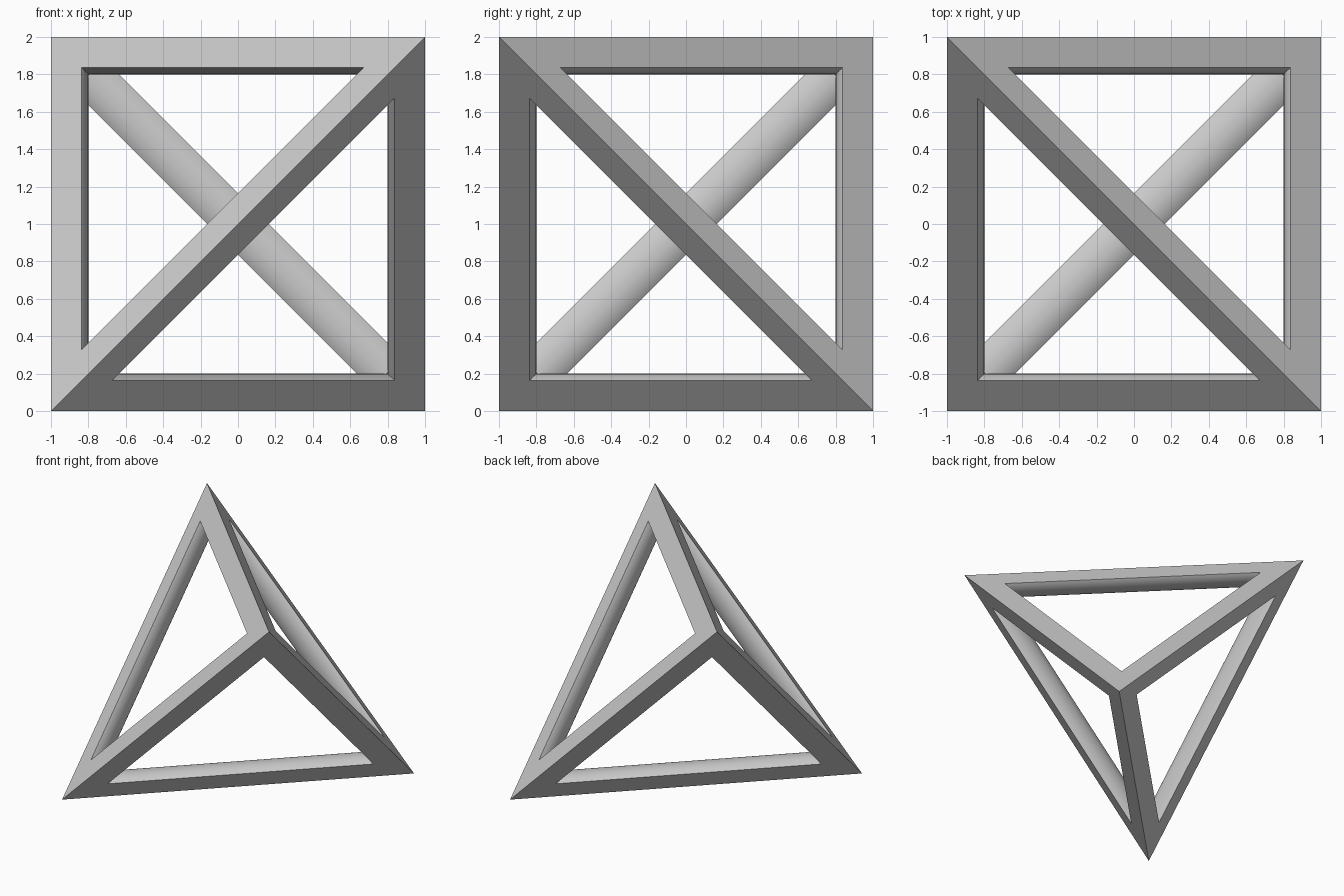
import bpy
import bmesh
import math
from itertools import combinations
from mathutils import Vector

if "Cube" in bpy.data.objects:
    bpy.data.objects.remove(bpy.data.objects["Cube"], do_unlink=True)

RADIUS = 0.2      # bar radius around each edge
SEGMENTS = 16     # facets across the rounded inner side
CORNERS = [Vector(c) for c in ((-1, -1, 0), (1, -1, 2), (-1, 1, 2), (1, 1, 0))]
CENTRE = Vector((0, 0, 1))
HALF_ANGLE = math.atan(math.sqrt(0.5))   # half the angle between two sides

grey = bpy.data.materials.new("light_grey")
grey.use_nodes = True
grey.diffuse_color = (0.6, 0.6, 0.6, 1)
grey.node_tree.nodes["Principled BSDF"].inputs["Base Color"].default_value = (0.6, 0.6, 0.6, 1)


def mitred_point(start, end, others, normal):
    """Point on a bar's rounded side where it meets the other bars at a corner."""
    axis = (end - start).normalized()
    reach = max(normal.dot((o - start).normalized()) for o in others)
    return start + RADIUS * (normal + 2 * reach * axis)


def add_bar(bm, a, b, others):
    """Wedge bar: two flat outer sides and a rounded inner side."""
    axis = (b - a).normalized()
    inward = (CENTRE - (a + b) / 2).normalized()
    side = axis.cross(inward)
    ends_a, ends_b = [], []
    for i in range(SEGMENTS + 1):
        angle = HALF_ANGLE * (2 * i / SEGMENTS - 1)
        normal = inward * math.cos(angle) + side * math.sin(angle)
        ends_a.append(bm.verts.new(mitred_point(a, b, others + [b], normal)))
        ends_b.append(bm.verts.new(mitred_point(b, a, others + [a], normal)))
    for i in range(SEGMENTS):
        bm.faces.new((ends_a[i], ends_b[i], ends_b[i + 1], ends_a[i + 1]))
    tip_a, tip_b = bm.verts.new(a), bm.verts.new(b)
    bm.faces.new((tip_a, tip_b, ends_b[0], ends_a[0]))
    bm.faces.new((tip_b, tip_a, ends_a[-1], ends_b[-1]))


# Open four-sided pyramid frame made of six mitred bars
bm = bmesh.new()
for a, b in combinations(CORNERS, 2):
    add_bar(bm, a, b, [c for c in CORNERS if c not in (a, b)])
bmesh.ops.remove_doubles(bm, verts=bm.verts, dist=0.0005)
bmesh.ops.recalc_face_normals(bm, faces=bm.faces)

mesh = bpy.data.meshes.new("tetrahedron_frame")
bm.to_mesh(mesh)
bm.free()
mesh.materials.append(grey)
frame = bpy.data.objects.new("tetrahedron_frame", mesh)
bpy.context.collection.objects.link(frame)

# Smooth the rounded inner sides, keep the flat sides crisp
bpy.ops.object.select_all(action="DESELECT")
frame.select_set(True)
bpy.context.view_layer.objects.active = frame
bpy.ops.object.shade_smooth_by_angle(angle=math.radians(25))
